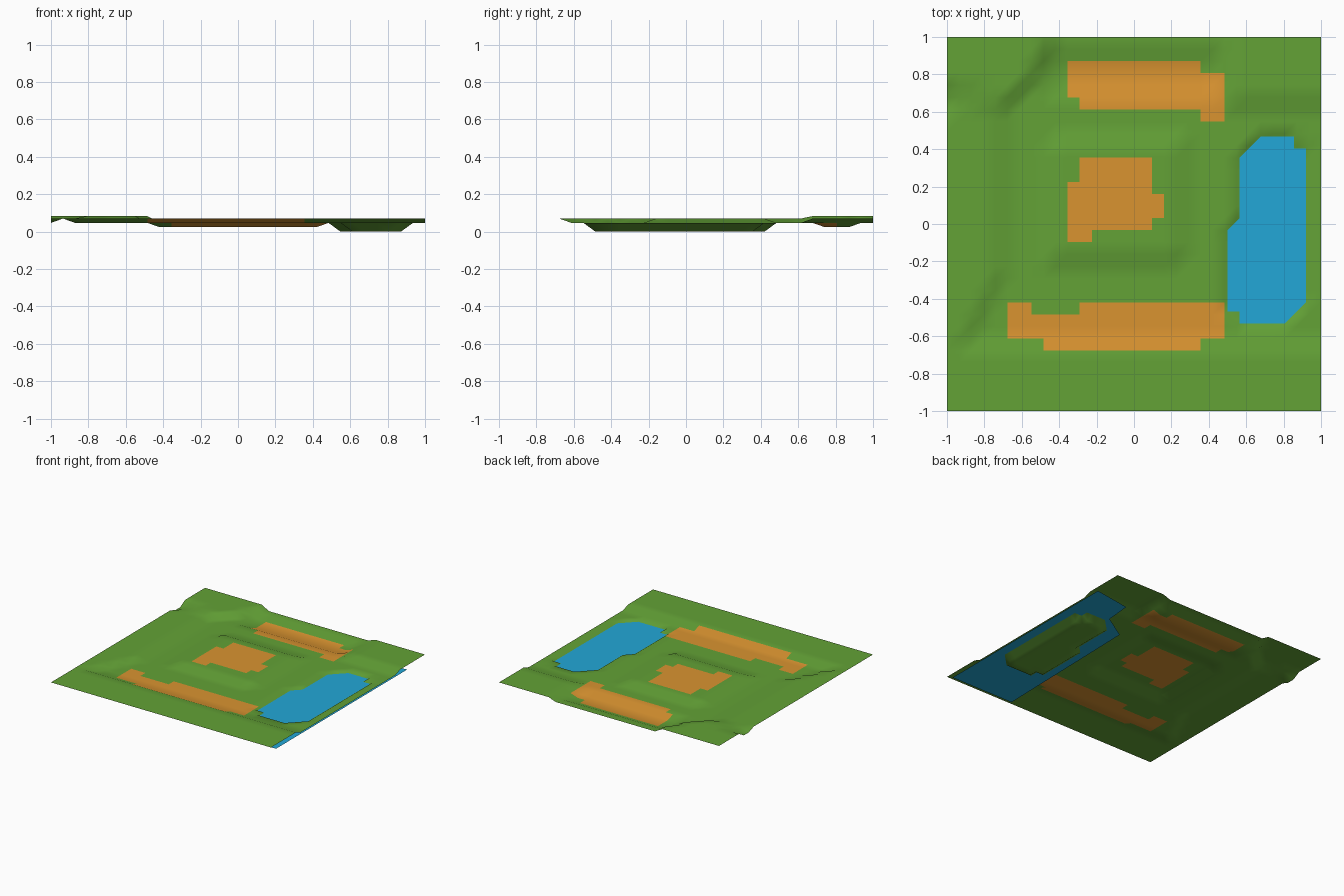
import bpy, bmesh

if "Cube" in bpy.data.objects:
    bpy.data.objects.remove(bpy.data.objects["Cube"])

N = 31                      # cells per side
LOW, DIP, BASE, HIGH, TOP, WATER = 0.0, 0.024, 0.047, 0.07, 0.083, 0.035


def pos(k):
    return -1 + 2 * k / N


def material(name, rgb):
    m = bpy.data.materials.new(name)
    m.diffuse_color = (*rgb, 1)
    m.use_nodes = True
    m.node_tree.nodes["Principled BSDF"].inputs["Base Color"].default_value = m.diffuse_color
    return m


grass = material("grass green", (0.125, 0.36, 0.037))
sand = material("sand orange", (0.70, 0.295, 0.03))
blue = material("water blue", (0.016, 0.39, 0.68))


def inside(i, j, rects):
    return any(a <= i <= b and c <= j <= d for a, b, c, d in rects)


# terrain regions as grid ranges (x from, x to, y from, y to)
LAKE = [(25, 28, 8, 8), (24, 29, 9, 15), (25, 29, 16, 21), (26, 28, 22, 22)]
TROUGH = [(9, 22, 27, 29)]
MESA = [(9, 19, 13, 22)]
SHELF = [(0, 31, 0, 5), (0, 1, 6, 6), (0, 2, 7, 8), (0, 3, 9, 10),
         (0, 4, 11, 24), (1, 4, 25, 26), (24, 31, 26, 31)]
CORNER = [(0, 8, 30, 31), (0, 7, 28, 29), (0, 6, 27, 27), (3, 5, 26, 26)]

# sand patches as cell ranges (end exclusive)
SAND = [(10, 11, 26, 29), (11, 21, 25, 29), (21, 23, 24, 28),
        (11, 17, 15, 21), (10, 11, 14, 19), (11, 12, 14, 15), (17, 18, 16, 18),
        (5, 7, 6, 9), (7, 11, 6, 8), (11, 23, 6, 9), (8, 21, 5, 6)]


def height(i, j):
    for rects, z in ((LAKE, LOW), (TROUGH, DIP), (CORNER, TOP), (SHELF, HIGH), (MESA, HIGH)):
        if inside(i, j, rects):
            return z
    return BASE


def finish(bm, name, mats):
    me = bpy.data.meshes.new(name)
    bm.to_mesh(me)
    bm.free()
    for m in mats:
        me.materials.append(m)
    ob = bpy.data.objects.new(name, me)
    bpy.context.collection.objects.link(ob)
    return ob


# ground sheet: triangulated height grid with sand patches
bm = bmesh.new()
v = [[bm.verts.new((pos(i), pos(j), height(i, j))) for j in range(N + 1)] for i in range(N + 1)]
for i in range(N):
    for j in range(N):
        is_sand = any(a <= i < b and c <= j < d for a, b, c, d in SAND)
        p, q, r, s = v[i][j], v[i + 1][j], v[i + 1][j + 1], v[i][j + 1]
        for tri in ((p, q, r), (p, r, s)):
            f = bm.faces.new(tri)
            f.material_index = int(is_sand)
            f.smooth = True
finish(bm, "ground", [grass, sand])

# water sheet lying just under the banks
bm = bmesh.new()
outline = [(0.42, -0.935), (1, -0.935), (1, 0.77), (0.68, 0.72), (0.66, 0.5), (0.45, 0.37)]
bm.faces.new([bm.verts.new((x, y, WATER)) for x, y in outline])
finish(bm, "lake_water", [blue])
